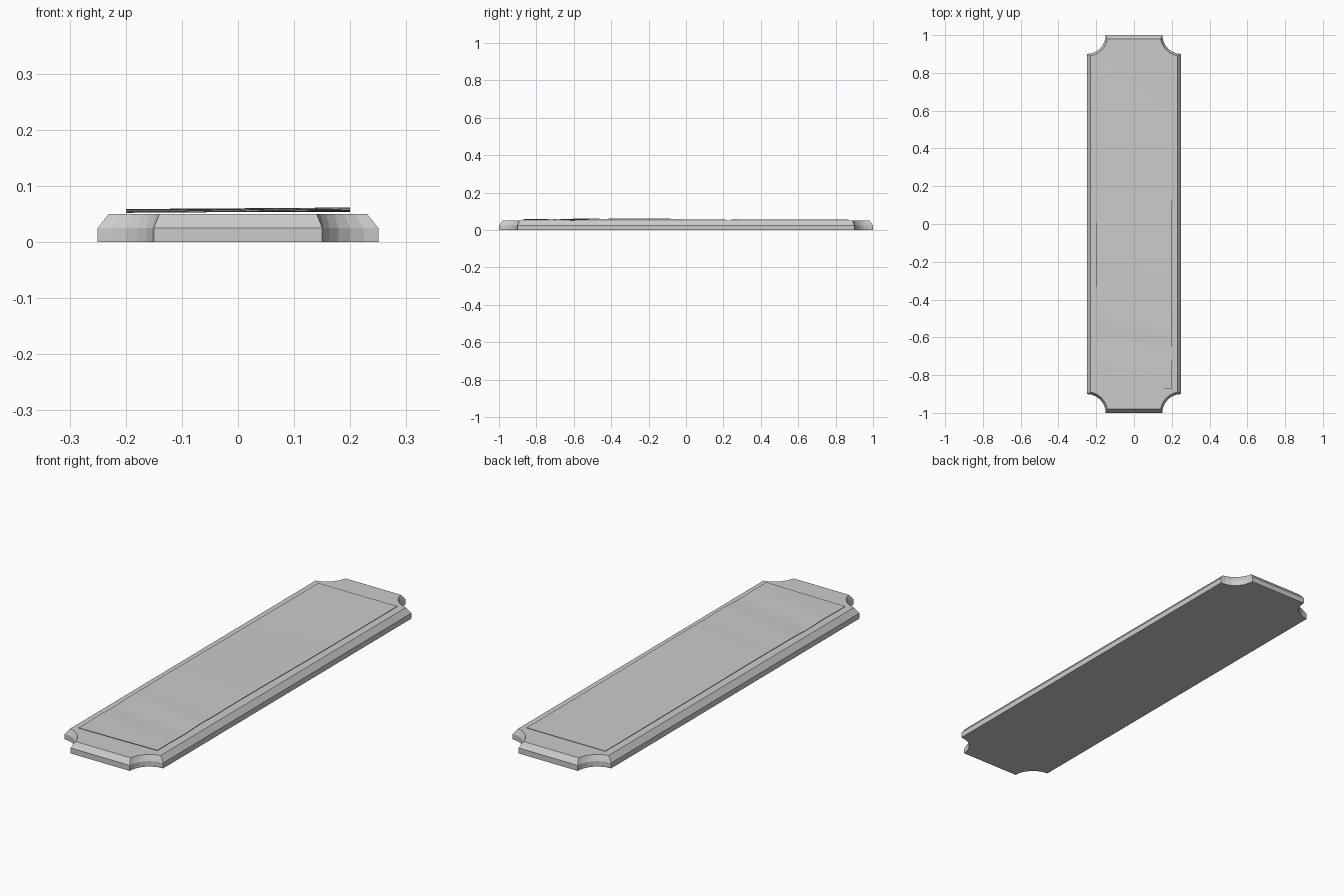
import bpy, bmesh
from math import sin, cos, pi, exp, atan2

if "Cube" in bpy.data.objects:
    bpy.data.objects.remove(bpy.data.objects["Cube"])

SEG = 6  # segments per scooped corner


def outline(hx, hy, cut_x, cut_y):
    """Rectangle with concave corners scooped around the outer corner (0.25, 1)."""
    cx, cy = 0.25, 1.0
    a0 = atan2(cut_y - cy, hx - cx)
    a1 = atan2(hy - cy, cut_x - cx)
    if a0 > 0:
        a0 -= 2 * pi
    if a1 > 0:
        a1 -= 2 * pi
    r = ((cut_x - cx) ** 2 + (hy - cy) ** 2) ** 0.5
    arc = []
    for i in range(SEG + 1):
        a = a0 + (a1 - a0) * i / SEG
        arc.append((cx + r * cos(a), cy + r * sin(a)))
    pts = list(arc)
    pts += [(-x, y) for x, y in reversed(arc)]
    pts += [(-x, -y) for x, y in arc]
    pts += [(x, -y) for x, y in reversed(arc)]
    return pts


def finish(name, bm):
    bmesh.ops.recalc_face_normals(bm, faces=bm.faces)
    me = bpy.data.meshes.new(name)
    bm.to_mesh(me)
    bm.free()
    ob = bpy.data.objects.new(name, me)
    bpy.context.collection.objects.link(ob)
    return ob


# Base board: vertical skirt, then a chamfer up to the flat top
bm = bmesh.new()
lower = outline(0.25, 1.0, 0.15, 0.9)
upper = outline(0.23, 0.98, 0.14, 0.89)
rings = [[bm.verts.new((x, y, z)) for x, y in ring]
         for ring, z in ((lower, 0.0), (lower, 0.025), (upper, 0.05))]
n = len(lower)
for a, b in zip(rings, rings[1:]):
    for i in range(n):
        j = (i + 1) % n
        bm.faces.new((a[i], a[j], b[j], b[i]))
bm.faces.new(rings[0])
bm.faces.new(rings[-1])
finish("base_board", bm)


# Thin sheet lying on the board, with gentle ripples
def height(x, y):
    z = 0.0565 + 0.0025 * sin(2.6 * y + 2.2 + 3 * x) * (0.6 + x)
    z += 0.002 * exp(-((y + 0.2) / 0.3) ** 2)
    z += 0.0022 * sin(22 * y + 5 * x) * exp(-((y + 0.62) / 0.16) ** 2)
    return z + 0.004 * x


bm = bmesh.new()
bmesh.ops.create_grid(bm, x_segments=16, y_segments=70, size=1)
for v in bm.verts:
    x, y = v.co.x * 0.2, v.co.y * 0.87
    v.co = (x, y, height(x, y))
for f in bm.faces:
    f.smooth = True
sheet = finish("rippled_sheet", bm)
for f in sheet.data.polygons:
    if f.normal.z < 0:
        sheet.data.flip_normals()
        break
mod = sheet.modifiers.new("thickness", 'SOLIDIFY')
mod.thickness = 0.002
mod.offset = -1
bpy.context.view_layer.objects.active = sheet
sheet.select_set(True)
bpy.ops.object.modifier_apply(modifier="thickness")
bpy.ops.object.shade_smooth_by_angle()
